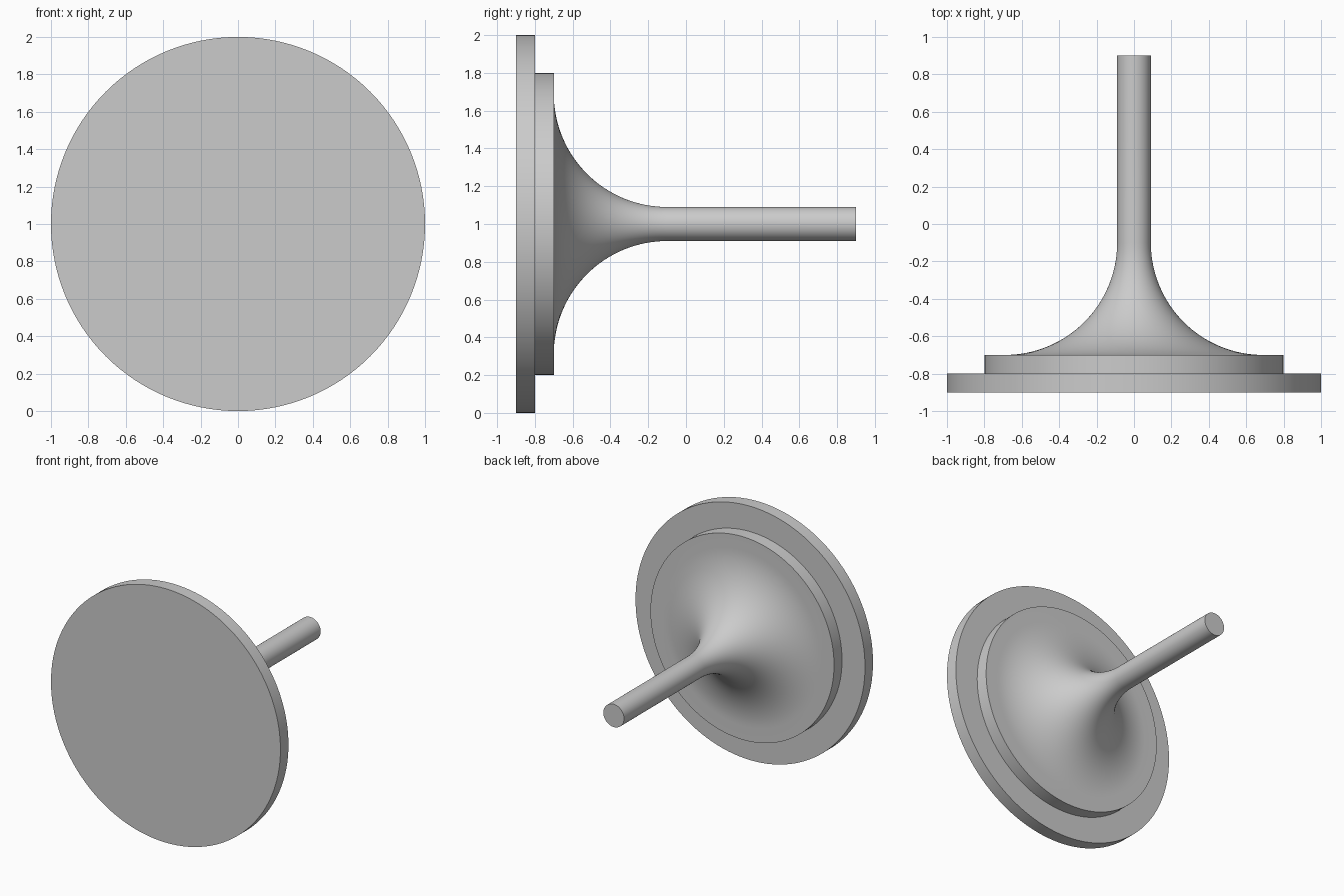
import bpy, bmesh, math
from mathutils import Matrix

if "Cube" in bpy.data.objects:
    bpy.data.objects.remove(bpy.data.objects["Cube"])

SEGMENTS = 128
ARC_STEPS = 32
CENTRE_Z = 1.0

grey = bpy.data.materials.new("plain grey")
grey.diffuse_color = (0.6, 0.6, 0.6, 1)
grey.use_nodes = True
grey.node_tree.nodes["Principled BSDF"].inputs["Base Color"].default_value = grey.diffuse_color

# Half profile as (radius, y): stepped disc, concave quarter-circle flare, stem
STEM_R, FLARE_R, FLARE_Y = 0.09, 0.6, -0.1
profile = [(1.0, -0.9), (1.0, -0.8), (0.8, -0.8), (0.8, -0.7)]
for i in range(ARC_STEPS + 1):
    a = math.pi / 2 * i / ARC_STEPS
    profile.append((STEM_R + FLARE_R * (1 - math.sin(a)),
                    FLARE_Y - FLARE_R * math.cos(a)))
profile.append((STEM_R, 0.9))

# Revolve the profile around the horizontal y axis
bm = bmesh.new()
rings = []
for r, y in profile:
    angles = [2 * math.pi * k / SEGMENTS for k in range(SEGMENTS)]
    rings.append([bm.verts.new((r * math.cos(t), y, r * math.sin(t))) for t in angles])
for lower, upper in zip(rings, rings[1:]):
    for k in range(SEGMENTS):
        n = (k + 1) % SEGMENTS
        bm.faces.new((lower[k], lower[n], upper[n], upper[k]))

# Flat front face and stem end
bm.faces.new(rings[0])
bm.faces.new(rings[-1])
bmesh.ops.recalc_face_normals(bm, faces=bm.faces)
bmesh.ops.transform(bm, matrix=Matrix.Translation((0, 0, CENTRE_Z)), verts=bm.verts)

mesh = bpy.data.meshes.new("flared_disc_and_stem")
bm.to_mesh(mesh)
bm.free()
mesh.materials.append(grey)
body = bpy.data.objects.new("flared_disc_and_stem", mesh)
bpy.context.collection.objects.link(body)

# Smooth round surfaces, sharp rims
bpy.context.view_layer.objects.active = body
body.select_set(True)
bpy.ops.object.shade_smooth_by_angle(angle=math.radians(30))
